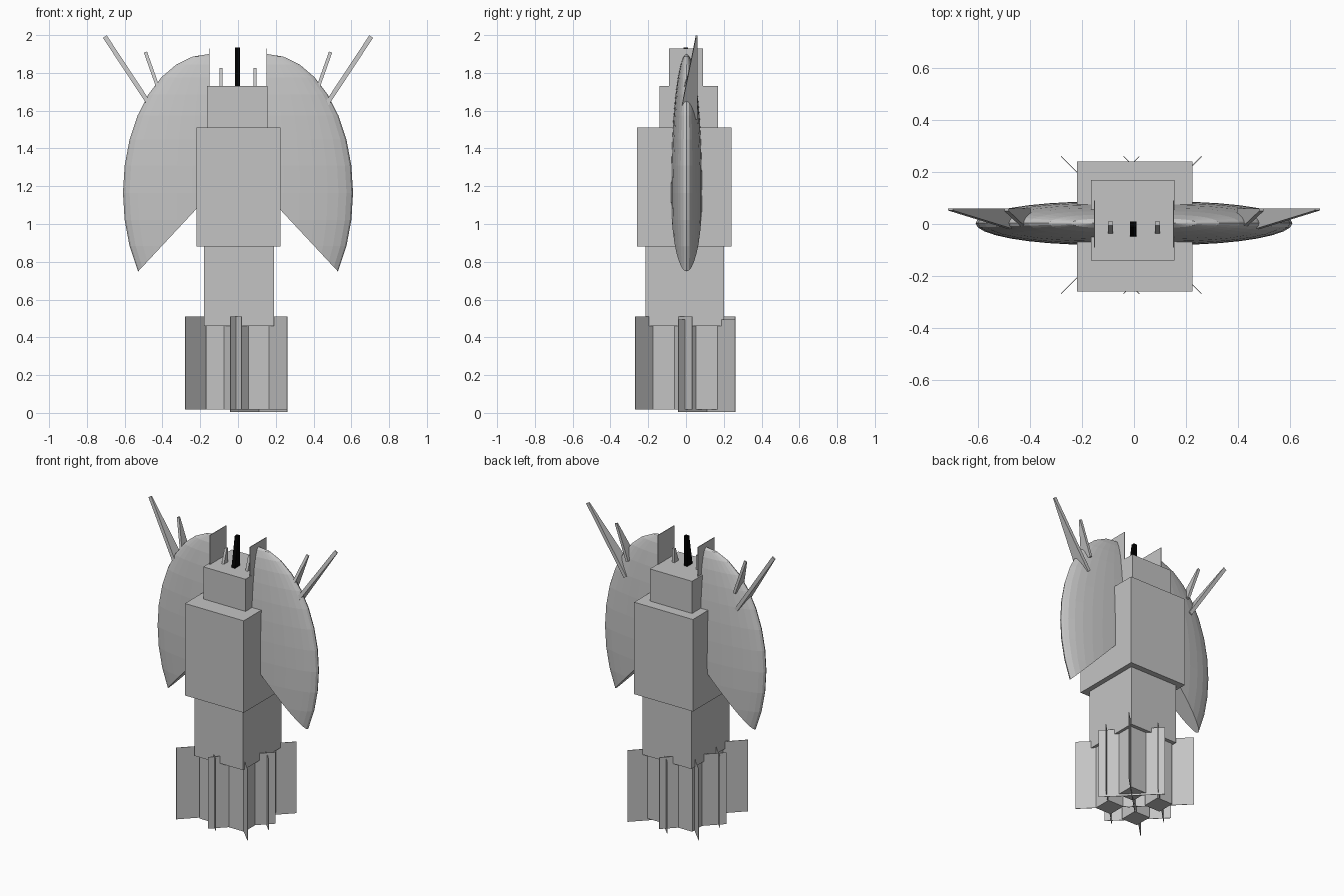
import bpy, bmesh, math
from mathutils import Vector, Matrix

if "Cube" in bpy.data.objects:
    bpy.data.objects.remove(bpy.data.objects["Cube"])


def material(name, rgb):
    m = bpy.data.materials.new(name)
    m.diffuse_color = (*rgb, 1)
    m.use_nodes = True
    m.node_tree.nodes["Principled BSDF"].inputs["Base Color"].default_value = m.diffuse_color
    return m


GREY = material("hull_grey", (0.55, 0.55, 0.55))
BLACK = material("black", (0.0, 0.0, 0.0))


def finish(name, bm, mat=GREY):
    bmesh.ops.recalc_face_normals(bm, faces=bm.faces)
    me = bpy.data.meshes.new(name)
    bm.to_mesh(me)
    bm.free()
    me.materials.append(mat)
    ob = bpy.data.objects.new(name, me)
    bpy.context.collection.objects.link(ob)
    return ob


def box(name, lo, hi, mat=GREY):
    lo, hi = Vector(lo), Vector(hi)
    bm = bmesh.new()
    bmesh.ops.create_cube(bm, size=1, matrix=Matrix.Translation((lo + hi) / 2)
                          @ Matrix.Diagonal((*(hi - lo), 1)))
    return finish(name, bm, mat)


def blade(name, base, tip, y_base, y_tip, width, mat=GREY):
    """Tapered spike from base to tip (x, z), each end spanning a y range."""
    b, t = Vector((base[0], 0, base[1])), Vector((tip[0], 0, tip[1]))
    side = (t - b).cross(Vector((0, 1, 0))).normalized() * width / 2
    bm = bmesh.new()
    for p, ys in ((b, y_base), (t, y_tip)):
        for y in ys:
            for s in (-1, 1):
                bm.verts.new(p + side * s + Vector((0, y, 0)))
    bmesh.ops.convex_hull(bm, input=bm.verts)
    return finish(name, bm, mat)


# Stacked hull blocks
box("main_hull", (-0.22, -0.26, 0.88), (0.225, 0.24, 1.51))
box("upper_hull", (-0.165, -0.14, 1.51), (0.155, 0.17, 1.73))
box("lower_hull", (-0.18, -0.215, 0.46), (0.19, 0.20, 0.88))

# Four engines, each with a diagonal cross of thin fins
for sx, cx in ((-1, -0.13), (1, 0.11)):
    for sy, cy in ((-1, -0.118), (1, 0.11)):
        drop = 0.015 if sx > 0 and sy > 0 else 0
        x, y = 0.109 * sx, 0.112 * sy
        box("engine", (x - 0.061, y - 0.063, 0.018), (x + 0.061, y + 0.063, 0.47))
        for turn in (45, -45):
            bm = bmesh.new()
            bmesh.ops.create_cube(bm, size=1, matrix=Matrix.Translation((cx, cy, 0.264 - drop))
                                  @ Matrix.Rotation(math.radians(turn), 4, 'Z')
                                  @ Matrix.Diagonal((0.425, 0.003, 0.49, 1)))
            finish("engine_fin", bm)

# Curved wings: flattened spheres cut at the root and along the lower diagonal
for s in (-1, 1):
    root = 0.152 * s
    bm = bmesh.new()
    bmesh.ops.create_uvsphere(bm, u_segments=32, v_segments=16, radius=1)
    bmesh.ops.transform(bm, verts=bm.verts, matrix=Matrix.Translation((root, 0.003, 1.165))
                        @ Matrix.Diagonal((0.457, 0.083, 0.735, 1)))
    for co, no in (((root, 0, 1.165), (-s, 0, 0)),
                   ((0.22 * s, 0, 1.08), (-0.34 * s, 0, -0.317))):
        cut = bmesh.ops.bisect_plane(bm, geom=bm.verts[:] + bm.edges[:] + bm.faces[:],
                                     plane_co=co, plane_no=no, clear_outer=True)
        edges = [e for e in bm.edges if e.is_boundary]
        bmesh.ops.holes_fill(bm, edges=edges, sides=0)
    finish("wing", bm)

    # Flat plate closing each wing root
    box("wing_root_plate", (root - 0.002, -0.09, 1.2), (root + 0.002, 0.09, 1.93))

    # Swept spikes on the wing edge
    blade("long_spike", (0.42 * s, 1.56), (0.705 * s, 1.992), (-0.036, 0.06), (0.052, 0.06), 0.024)
    blade("short_spike", (0.405 * s, 1.67), (0.49 * s, 1.91), (-0.03, 0.06), (0.05, 0.06), 0.018)

    # Small antenna on top
    blade("small_antenna", (0.09 * s, 1.73), (0.09 * s, 1.825), (-0.036, 0.01), (-0.005, 0.01), 0.018)

# Central black antenna
blade("main_antenna", (-0.003, 1.73), (-0.003, 1.935), (-0.048, 0.01), (-0.012, 0.01), 0.026, BLACK)
